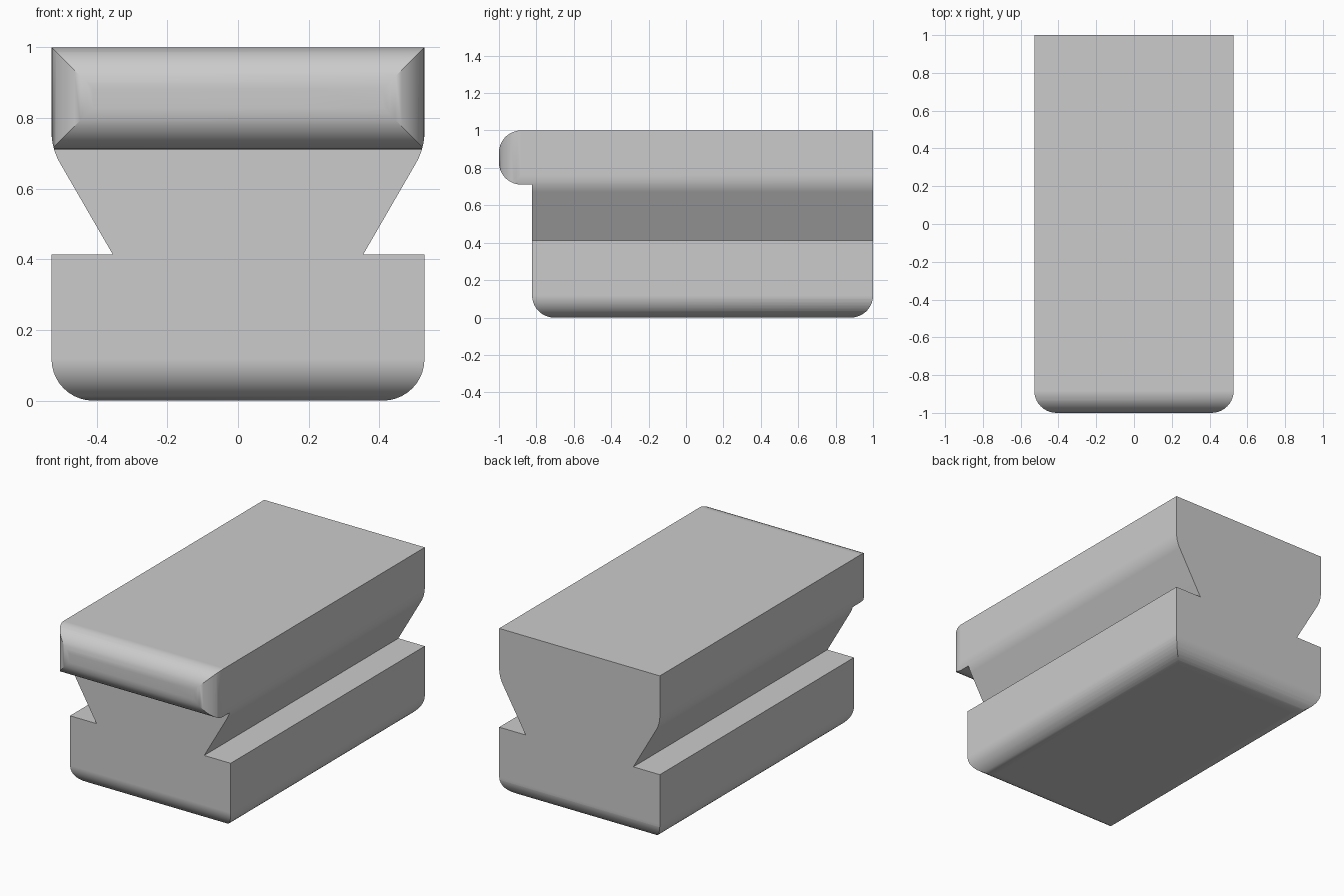
import bpy, bmesh, math
from mathutils import Vector

if "Cube" in bpy.data.objects:
    bpy.data.objects.remove(bpy.data.objects["Cube"])

HALF_W, R = 0.528, 0.118      # half width, edge rounding radius
BODY_Y, LIP_Z, SLOT_Z = -0.823, 0.711, 0.413


def material(name, value):
    mat = bpy.data.materials.new(name)
    mat.use_nodes = True
    col = (value, value, value, 1)
    mat.diffuse_color = col
    mat.node_tree.nodes["Principled BSDF"].inputs["Base Color"].default_value = col
    return mat


def rounded(corners, steps=10):
    """Turn (u, v, radius) corners into an outline with arcs."""
    out = []
    for i, (u, v, r) in enumerate(corners):
        p = Vector((u, v))
        if not r:
            out.append(p)
            continue
        a = (Vector(corners[i - 1][:2]) - p).normalized()
        b = (Vector(corners[(i + 1) % len(corners)][:2]) - p).normalized()
        half = a.angle(b) / 2
        centre = p + (a + b).normalized() * r / math.sin(half)
        start = p + a * r / math.tan(half) - centre
        end = p + b * r / math.tan(half) - centre
        total = start.angle(end)
        for k in range(steps + 1):
            t = k / steps
            w = math.sin((1 - t) * total) * start + math.sin(t * total) * end
            out.append(centre + w / math.sin(total))
    return out


def prism(name, outline, place, lo, hi):
    """Extrude an outline; place(u, v, d) maps it into the model's axes."""
    bm = bmesh.new()
    face = bm.faces.new([bm.verts.new(place(p.x, p.y, lo)) for p in outline])
    shift = Vector(place(0, 0, hi)) - Vector(place(0, 0, lo))
    ext = bmesh.ops.extrude_face_region(bm, geom=[face], use_keep_orig=True)
    bmesh.ops.translate(bm, vec=shift, verts=[g for g in ext["geom"]
                                              if isinstance(g, bmesh.types.BMVert)])
    bmesh.ops.recalc_face_normals(bm, faces=bm.faces)
    mesh = bpy.data.meshes.new(name)
    bm.to_mesh(mesh)
    bm.free()
    obj = bpy.data.objects.new(name, mesh)
    bpy.context.collection.objects.link(obj)
    return obj


# Front outline: block with dovetail grooves along both sides
right = [(HALF_W, 0, R), (HALF_W, SLOT_Z, 0), (0.354, SLOT_Z, 0),
         (HALF_W, LIP_Z + 0.003, 0.18), (HALF_W, 1, 0)]
left = [(-u, v, r) for u, v, r in reversed(right)]
block = prism("dovetail_block", rounded(right + left),
              lambda u, v, d: (u, d, v), -1.2, 1.2)

# Side outline: rounded base ends and overhanging front lip
side = [(1, 0, R), (1, 1, 0), (-1, 1, R), (-1, LIP_Z, R),
        (BODY_Y, LIP_Z, 0), (BODY_Y, 0, R)]
# Plan outline: rounded front corners of the lip
plan = [(HALF_W, 1.1, 0), (-HALF_W, 1.1, 0), (-HALF_W, -1, R), (HALF_W, -1, R)]
cutters = [prism("side_cutter", rounded(side), lambda u, v, d: (d, u, v), -0.8, 0.8),
           prism("plan_cutter", rounded(plan), lambda u, v, d: (u, v, d), -0.2, 1.2)]

bpy.context.view_layer.objects.active = block
block.select_set(True)
for cutter in cutters:
    cutter.hide_render = True
    mod = block.modifiers.new("trim", "BOOLEAN")
    mod.operation, mod.solver, mod.object = "INTERSECT", "EXACT", cutter
    bpy.ops.object.modifier_apply(modifier=mod.name)
    bpy.data.objects.remove(cutter)

# Finish: one grey, smooth roundings with sharp edges kept
block.data.materials.clear()
block.data.materials.append(material("plain_grey", 0.6))
bpy.ops.object.select_all(action="DESELECT")
block.select_set(True)
bpy.ops.object.shade_smooth_by_angle(angle=math.radians(30))
weighted = block.modifiers.new("even_shading", "WEIGHTED_NORMAL")
weighted.keep_sharp = True
